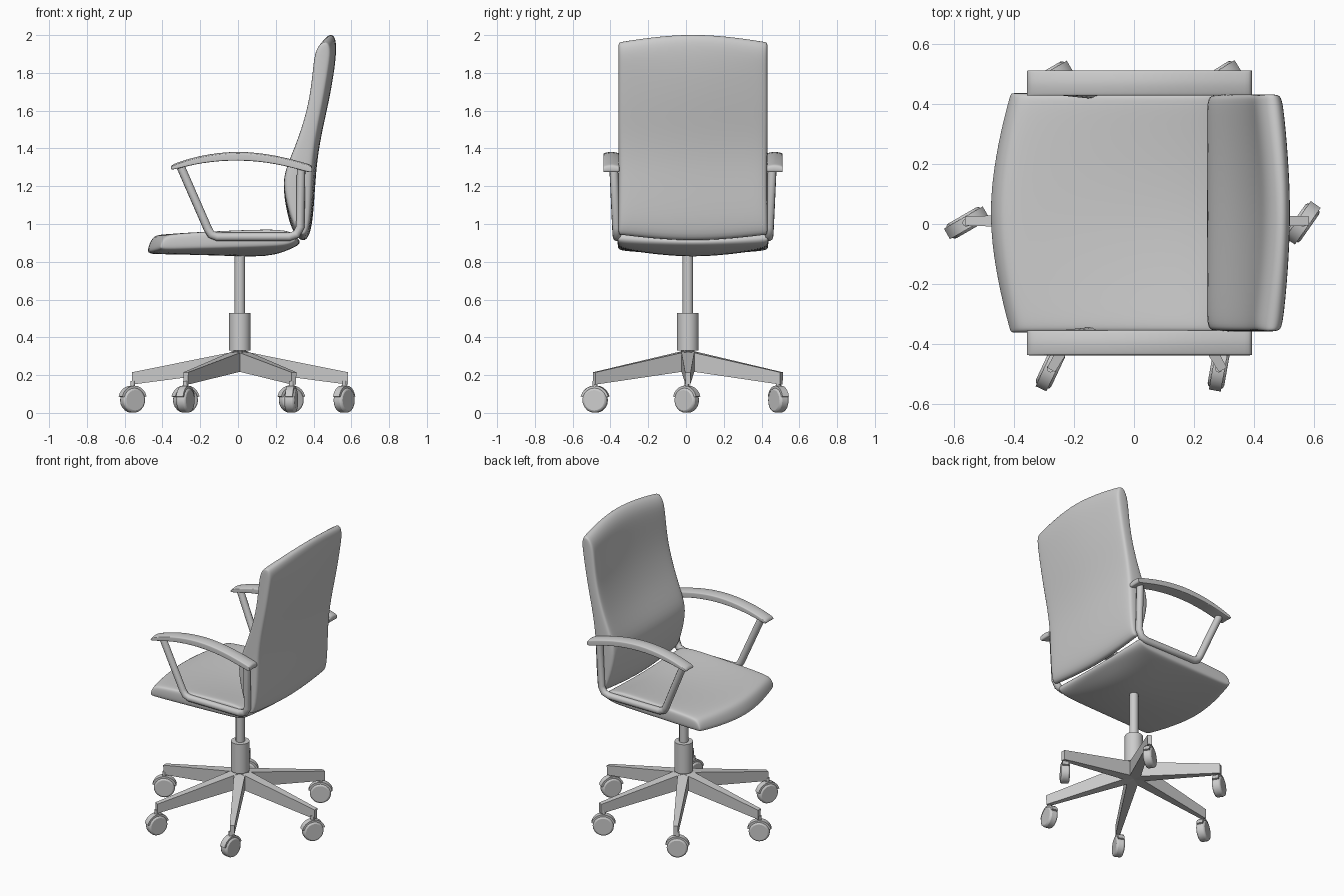
import bpy, math
from mathutils import Vector, Matrix

if "Cube" in bpy.data.objects:
    bpy.data.objects.remove(bpy.data.objects["Cube"])

CX, CY = 0.01, 0.01      # base axis
SY = 0.037               # centre line of seat, back and arms


def add_mesh(name, verts, faces, angle=40):
    me = bpy.data.meshes.new(name)
    me.from_pydata([tuple(v) for v in verts], [], faces)
    ob = bpy.data.objects.new(name, me)
    bpy.context.collection.objects.link(ob)
    bpy.ops.object.select_all(action='DESELECT')
    ob.select_set(True)
    bpy.context.view_layer.objects.active = ob
    bpy.ops.object.mode_set(mode='EDIT')
    bpy.ops.mesh.select_all(action='SELECT')
    bpy.ops.mesh.normals_make_consistent(inside=False)
    bpy.ops.object.mode_set(mode='OBJECT')
    bpy.ops.object.shade_smooth_by_angle(angle=math.radians(angle))
    return ob


def padded(name, mid, edge, cy, half):
    """Soft pad lofted across y. mid / edge: rows of (x1, z1, x2, z2) = both skins."""
    stations = [-1, -.97, -.85, -.5, 0, .5, .85, .97, 1]
    n = len(mid)
    verts, faces = [], []
    for t in stations:
        w = abs(t) ** 1.6
        pinch = {1: .3, .97: .06}.get(abs(t), 0)
        ring = []
        for m, e in zip(mid, edge):
            p = [a + (b - a) * w for a, b in zip(m, e)]
            f, r = Vector((p[0], cy + t * half, p[1])), Vector((p[2], cy + t * half, p[3]))
            c = (f + r) / 2
            ring.append((f.lerp(c, pinch), r.lerp(c, pinch)))
        verts += [a for a, b in ring] + [b for a, b in reversed(ring)]
    k = 2 * n
    for s in range(len(stations) - 1):
        for i in range(k):
            j = (i + 1) % k
            faces.append((s * k + i, s * k + j, (s + 1) * k + j, (s + 1) * k + i))
    for o in (0, (len(stations) - 1) * k):
        for i in range(n - 1):
            faces.append((o + i, o + i + 1, o + k - 2 - i, o + k - 1 - i))
    ob = add_mesh(name, verts, faces, 180)
    sub = ob.modifiers.new("Soft", 'SUBSURF')
    sub.levels = sub.render_levels = 2
    return ob


def cylinder(name, r, z0, z1, x=CX, y=CY, sides=24):
    bpy.ops.mesh.primitive_cylinder_add(vertices=sides, radius=r, depth=z1 - z0,
                                        location=(x, y, (z0 + z1) / 2))
    ob = bpy.context.object
    ob.name = name
    bpy.ops.object.shade_smooth_by_angle(angle=math.radians(40))
    return ob


# Seat (top skin, bottom skin), front to rear
padded("seat",
       [(-.482, .88, -.488, .85), (-.458, .938, -.468, .838), (-.40, .948, -.40, .838),
        (-.1, .945, -.1, .83), (.17, .942, .17, .815), (.29, .93, .29, .87), (.33, .915, .33, .89)],
       [(-.41, .89, -.41, .868), (-.39, .94, -.39, .86), (-.33, .952, -.33, .86),
        (-.1, .968, -.1, .866), (.17, .98, .17, .875), (.26, .972, .26, .88), (.31, .945, .31, .905)],
       SY, .399)

# Backrest (front skin, rear skin), bottom to top
padded("backrest",
       [(.32, .91, .365, .905), (.27, .99, .395, .98), (.232, 1.2, .41, 1.2),
        (.262, 1.3, .42, 1.33), (.34, 1.45, .445, 1.48), (.40, 1.65, .485, 1.65),
        (.425, 1.85, .517, 1.83), (.44, 1.955, .526, 1.955), (.48, 2.008, .512, 2.008)],
       [(.32, .945, .36, .94), (.28, 1.02, .385, 1.0), (.232, 1.2, .395, 1.2),
        (.25, 1.3, .40, 1.33), (.315, 1.45, .42, 1.48), (.375, 1.65, .455, 1.65),
        (.392, 1.83, .485, 1.83), (.402, 1.91, .497, 1.915), (.435, 1.96, .48, 1.965)],
       SY, .395)

# Armrests and their bent tube frames
arm = [(-.352, 1.312, -.36, 1.288), (-.335, 1.322, -.335, 1.288), (-.2, 1.366, -.2, 1.325),
       (0, 1.39, 0, 1.342), (.2, 1.367, .2, 1.322), (.375, 1.318, .37, 1.275), (.393, 1.312, .393, 1.27)]
low = [(a, b - .008, c, d) for a, b, c, d in arm]
path = [(-.302, 1.30, .42), (-.16, .975, .405), (-.142, .945, .403), (-.11, .932, .402),
        (.27, .932, .402), (.31, .945, .403), (.33, .985, .405), (.334, 1.30, .42)]
for side, s in (("left", 1), ("right", -1)):
    padded(side + "_armrest", arm, low, SY + s * .432, .042)
    cu = bpy.data.curves.new(side + "_arm_frame", 'CURVE')
    cu.dimensions = '3D'
    cu.bevel_depth = .023
    cu.bevel_resolution = 3
    cu.use_fill_caps = True
    sp = cu.splines.new('POLY')
    sp.points.add(len(path) - 1)
    for p, (x, z, y) in zip(sp.points, path):
        p.co = (x, SY + s * y, z, 1)
    sp.use_smooth = True
    ob = bpy.data.objects.new(side + "_arm_frame", cu)
    bpy.context.collection.objects.link(ob)

# Column
cylinder("gas_lift", .028, .5, .86)
cylinder("column_sleeve", .057, .33, .53)

# Six tapered legs with swivelled casters
swivel = [55, 32, 30, 30, 65, 80]
for i in range(6):
    a = math.radians(60 * i)
    turn = Matrix.Translation((CX, CY, 0)) @ Matrix.Rotation(a, 4, 'Z')
    leg = [(0, -.036, .225), (0, .036, .225), (0, .036, .33), (0, -.036, .33),
           (.572, -.013, .15), (.572, .013, .15), (.572, .015, .215), (.572, -.015, .215)]
    add_mesh(f"leg_{i+1}", [turn @ Vector(v) for v in leg],
             [(0, 1, 2, 3), (4, 5, 6, 7), (0, 1, 5, 4), (1, 2, 6, 5), (2, 3, 7, 6), (3, 0, 4, 7)], 20)

    x, y = (turn @ Vector((.56, 0, 0)))[:2]
    x -= .008
    y -= .006
    rot = Matrix.Rotation(math.radians(swivel[i]), 4, 'Z')
    cylinder(f"caster_stem_{i+1}", .013, .11, .17, x, y, 10)

    wheel = cylinder(f"caster_wheel_{i+1}", .066, 0, .056, sides=20)
    wheel.matrix_world = (Matrix.Translation((x, y, .067)) @ rot
                          @ Matrix.Rotation(math.pi / 2, 4, 'X'))
    bev = wheel.modifiers.new("Round", 'BEVEL')
    bev.width, bev.segments = .012, 2

    # Curved hood over the wheel
    place = Matrix.Translation((x, y, .067)) @ rot
    verts, faces, n = [], [], 11
    for k in range(n):
        b = math.radians(15 + 150 * k / (n - 1))
        for r, w in ((.058, -.02), (.058, .02), (.077, .02), (.077, -.02)):
            verts.append(place @ Vector((r * math.cos(b), w, r * math.sin(b))))
    for k in range(n - 1):
        for j in range(4):
            m = (j + 1) % 4
            faces.append((k * 4 + j, k * 4 + m, k * 4 + 4 + m, k * 4 + 4 + j))
    faces += [(0, 1, 2, 3), tuple(range(4 * n - 4, 4 * n))]
    add_mesh(f"caster_hood_{i+1}", verts, faces)
